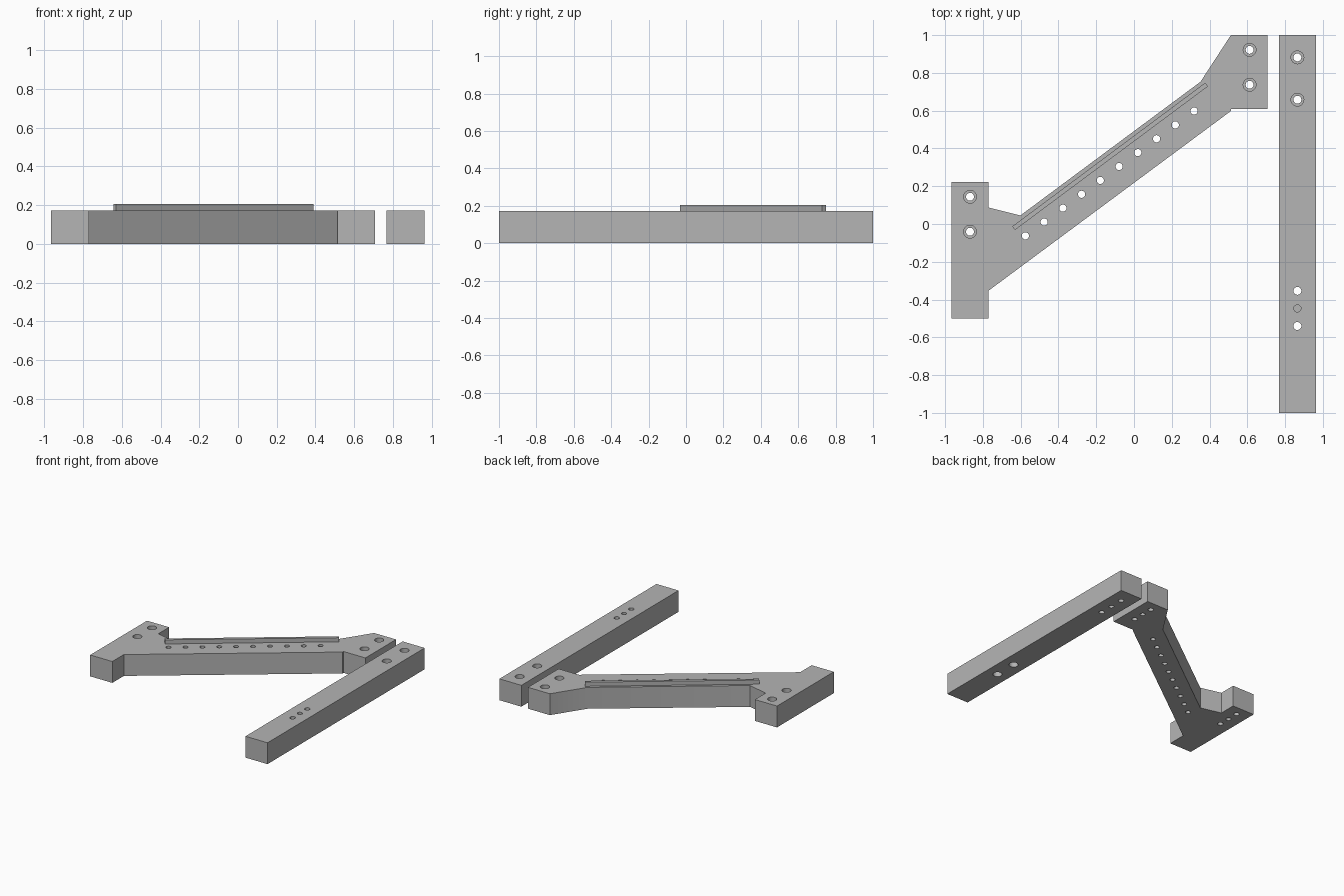
import bpy, bmesh, math
from mathutils import Vector

cube = bpy.data.objects.get("Cube")
if cube:
    bpy.data.objects.remove(cube, do_unlink=True)

HEIGHT = 0.172      # thickness of both main pieces
RAIL_TOP = 0.205
HOLE, BORE, PIN = 0.021, 0.034, 0.019   # radii
SHELF = 0.09        # depth of counterbores and blind holes
OUT = 0.05          # how far cutters poke out

grey = bpy.data.materials.new("plain grey")
grey.use_nodes = True
colour = (0.46, 0.46, 0.46, 1)
grey.diffuse_color = colour
grey.node_tree.nodes["Principled BSDF"].inputs["Base Color"].default_value = colour


def make_object(name, bm):
    bmesh.ops.recalc_face_normals(bm, faces=bm.faces)
    mesh = bpy.data.meshes.new(name)
    bm.to_mesh(mesh)
    bm.free()
    mesh.materials.append(grey)
    obj = bpy.data.objects.new(name, mesh)
    bpy.context.collection.objects.link(obj)
    return obj


def extrude_outline(name, outline, low, high):
    bm = bmesh.new()
    face = bm.faces.new([bm.verts.new((x, y, low)) for x, y in outline])
    result = bmesh.ops.extrude_face_region(bm, geom=[face])
    verts = [v for v in result["geom"] if isinstance(v, bmesh.types.BMVert)]
    bmesh.ops.translate(bm, verts=verts, vec=(0, 0, high - low))
    return make_object(name, bm)


def turned_cutter(bm, x, y, profile, sides=24):
    """Stack of rings given as (radius, height), closed at both ends."""
    rings = []
    for r, z in profile:
        angles = [math.tau * i / sides for i in range(sides)]
        rings.append([bm.verts.new((x + r * math.cos(a), y + r * math.sin(a), z)) for a in angles])
    for a, b in zip(rings, rings[1:]):
        for i in range(sides):
            j = (i + 1) % sides
            bm.faces.new((a[i], a[j], b[j], b[i]))
    bm.faces.new(rings[0][::-1])
    bm.faces.new(rings[-1])


LOW, TOP = -OUT, HEIGHT + OUT
PROFILES = {
    "through": [(PIN, LOW), (PIN, TOP)],
    "bore_top": [(HOLE, LOW), (HOLE, HEIGHT - SHELF), (BORE, HEIGHT - SHELF), (BORE, TOP)],
    "bore_bottom": [(BORE, LOW), (BORE, SHELF), (HOLE, SHELF), (HOLE, TOP)],
    "blind_top": [(PIN, HEIGHT - SHELF), (PIN, TOP)],
    "blind_bottom": [(PIN, LOW), (PIN, SHELF)],
}


def drill(obj, holes):
    bm = bmesh.new()
    for kind, x, y in holes:
        turned_cutter(bm, x, y, PROFILES[kind])
    cutter = make_object("hole_cutter", bm)
    cutter.hide_render = True
    mod = obj.modifiers.new("holes", "BOOLEAN")
    mod.operation = "DIFFERENCE"
    mod.solver = "EXACT"
    mod.object = cutter
    bpy.context.view_layer.objects.active = obj
    bpy.ops.object.modifier_apply(modifier=mod.name)
    bpy.data.objects.remove(cutter, do_unlink=True)


def bolt_group(x, y1, y2):
    """Two counterbored holes with a blind pin hole below, midway."""
    return [("bore_top", x, y1), ("bore_top", x, y2), ("blind_bottom", x, (y1 + y2) / 2)]


# Diagonal arm with a mounting foot at each end
arm = extrude_outline("diagonal_arm", [
    (-0.967, 0.223), (-0.967, -0.5), (-0.77, -0.5), (-0.77, -0.353),
    (0.513, 0.598), (0.513, 0.61), (0.708, 0.61), (0.708, 1), (0.513, 1),
    (0.352, 0.753), (-0.602, 0.045), (-0.77, 0.087), (-0.77, 0.223)], 0, HEIGHT)
first, last, count = Vector((-0.575, -0.063)), Vector((0.318, 0.598)), 10
row = [first.lerp(last, i / (count - 1)) for i in range(count)]
drill(arm, [("through", p.x, p.y) for p in row]
      + bolt_group(-0.868, 0.144, -0.041) + bolt_group(0.612, 0.922, 0.737))

# Thin raised rail along the arm
start, end = Vector((-0.637, -0.022)), Vector((0.384, 0.738))
side = (end - start).orthogonal().normalized() * 0.012
rail = extrude_outline("raised_rail",
                       [start - side, end - side, end + side, start + side],
                       HEIGHT, RAIL_TOP)

# Straight bar beside the arm
bar = extrude_outline("straight_bar",
                      [(0.767, -1), (0.963, -1), (0.963, 1), (0.767, 1)], 0, HEIGHT)
drill(bar, bolt_group(0.865, 0.882, 0.658)
      + [("bore_bottom", 0.865, -0.354), ("blind_top", 0.865, -0.447),
         ("bore_bottom", 0.865, -0.54)])

# Smooth hole walls, crisp edges
for obj in (arm, rail, bar):
    bpy.ops.object.select_all(action="DESELECT")
    obj.select_set(True)
    bpy.context.view_layer.objects.active = obj
    bpy.ops.object.shade_smooth_by_angle(angle=math.radians(30))
